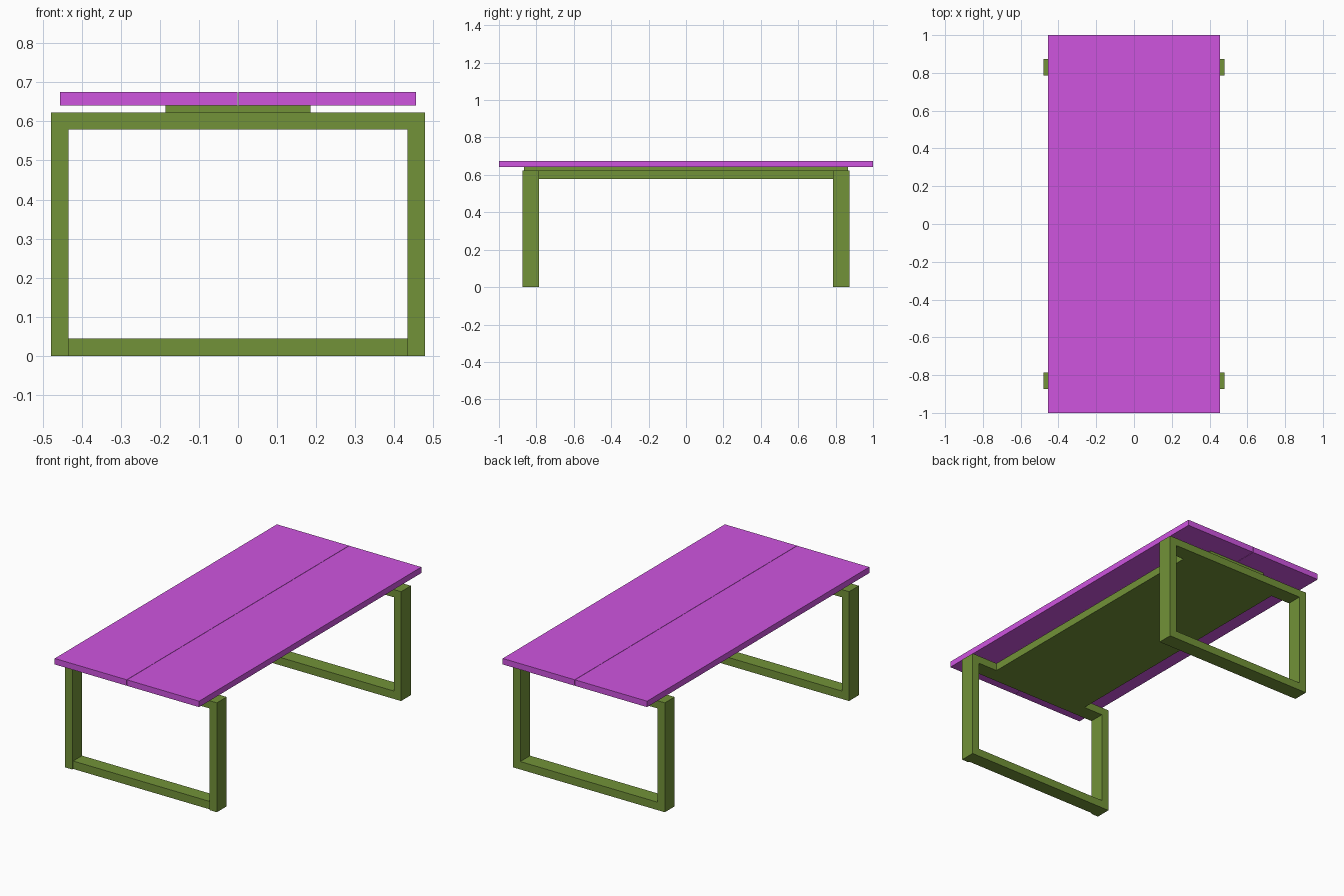
import bpy, bmesh

if "Cube" in bpy.data.objects:
    bpy.data.objects.remove(bpy.data.objects["Cube"])


def material(name, color):
    m = bpy.data.materials.new(name)
    m.diffuse_color = (*color, 1)
    m.use_nodes = True
    m.node_tree.nodes["Principled BSDF"].inputs["Base Color"].default_value = m.diffuse_color
    return m


GREEN = material("olive_frame", (0.17, 0.29, 0.04))
PURPLE = material("purple_top", (0.62, 0.09, 0.74))


def prism(name, outline, y0, y1, mat):
    """Extrude an (x, z) outline along y."""
    bm = bmesh.new()
    face = bm.faces.new([bm.verts.new((x, y0, z)) for x, z in outline])
    ext = bmesh.ops.extrude_face_region(bm, geom=[face])
    verts = [g for g in ext["geom"] if isinstance(g, bmesh.types.BMVert)]
    bmesh.ops.translate(bm, verts=verts, vec=(0, y1 - y0, 0))
    bmesh.ops.recalc_face_normals(bm, faces=bm.faces)
    mesh = bpy.data.meshes.new(name)
    bm.to_mesh(mesh)
    bm.free()
    mesh.materials.append(mat)
    ob = bpy.data.objects.new(name, mesh)
    bpy.context.collection.objects.link(ob)
    return ob


def box(name, x0, x1, y0, y1, z0, z1, mat):
    return prism(name, [(x0, z0), (x1, z0), (x1, z1), (x0, z1)], y0, y1, mat)


W, INNER = 0.478, 0.433          # leg outer and inner half width
TOP, UNDER = 0.623, 0.579        # frame top and underside of its upper bar
Y_IN, Y_OUT = 0.785, 0.873       # leg depth range

# Leg frames: inverted U plus a floor bar
arch = [(-W, 0), (-INNER, 0), (-INNER, UNDER), (INNER, UNDER),
        (INNER, 0), (W, 0), (W, TOP), (-W, TOP)]
prism("front_leg_frame", arch, -Y_OUT, -Y_IN, GREEN)
prism("back_leg_frame", arch, Y_IN, Y_OUT, GREEN)
box("front_floor_bar", -INNER, INNER, -0.865, -Y_IN, 0, 0.045, GREEN)
box("back_floor_bar", -INNER, INNER, Y_IN, Y_OUT, 0, 0.045, GREEN)

# Panel joining the leg frames, and the spacer carrying the top
box("under_panel", -0.31, 0.31, -Y_IN, Y_IN, UNDER, TOP, GREEN)
box("spacer", -0.186, 0.186, -0.865, 0.865, TOP, 0.641, GREEN)

# Two table top planks
for name, x0, x1 in (("left_plank", -0.455, -0.001), ("right_plank", 0.001, 0.455)):
    box(name, x0, x1, -1, 1, 0.641, 0.675, PURPLE)
